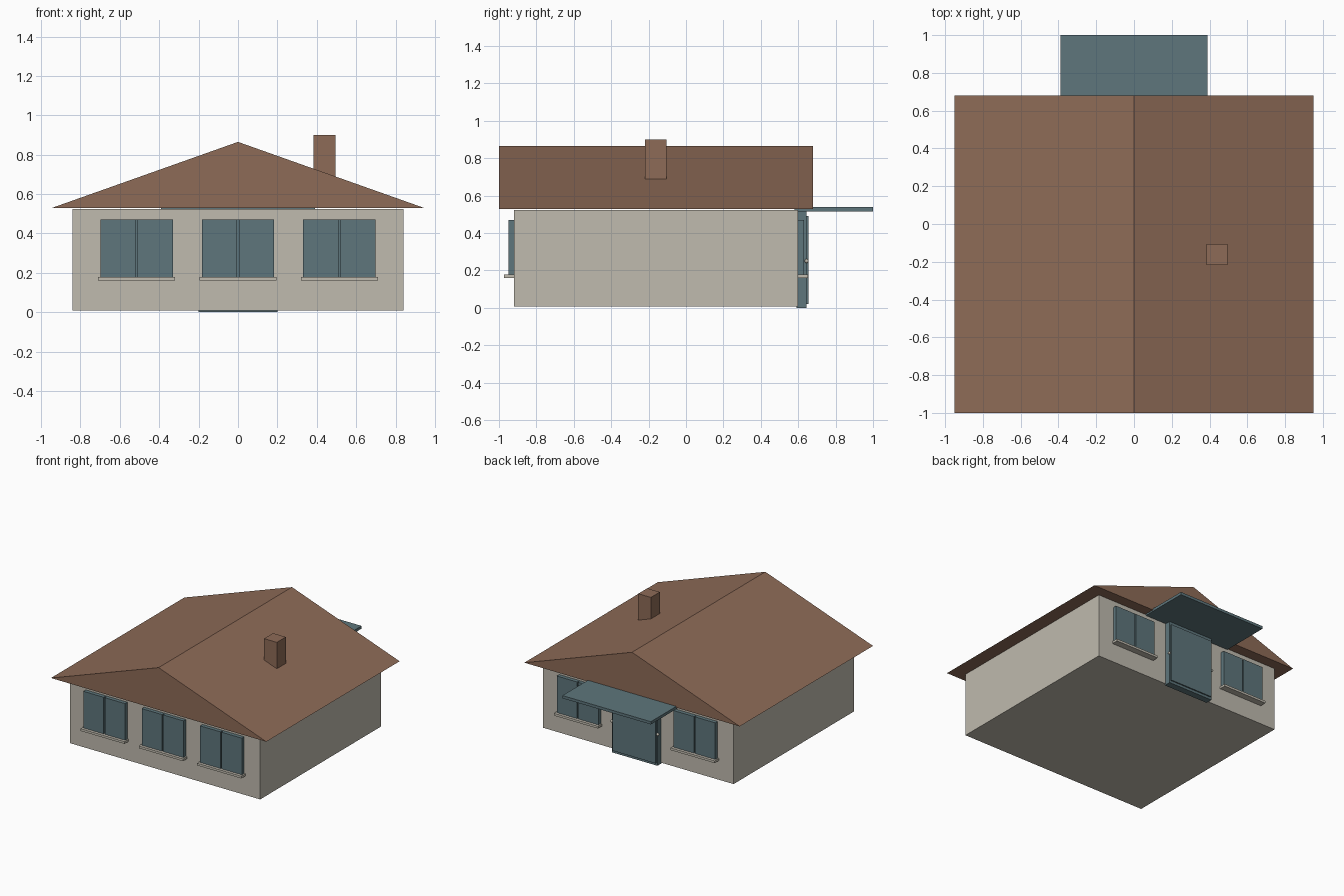
import bpy
import bmesh
from mathutils import Matrix, Vector

cube = bpy.data.objects.get("Cube")
if cube:
    bpy.data.objects.remove(cube, do_unlink=True)


def material(name, colour):
    mat = bpy.data.materials.new(name)
    mat.use_nodes = True
    mat.diffuse_color = (*colour, 1)
    mat.node_tree.nodes["Principled BSDF"].inputs["Base Color"].default_value = (*colour, 1)
    return mat


BROWN = material("brown roof", (0.27, 0.147, 0.095))
BEIGE = material("beige plaster", (0.525, 0.495, 0.425))
BLUE = material("grey blue", (0.112, 0.18, 0.2))


def finish(name, bm, mat):
    bmesh.ops.recalc_face_normals(bm, faces=bm.faces)
    mesh = bpy.data.meshes.new(name)
    bm.to_mesh(mesh)
    bm.free()
    mesh.materials.append(mat)
    obj = bpy.data.objects.new(name, mesh)
    bpy.context.collection.objects.link(obj)
    return obj


def box(name, xs, ys, zs, mat):
    """Box from its low and high limits on each axis."""
    bm = bmesh.new()
    spans = (xs, ys, zs)
    centre = Vector([sum(s) / 2 for s in spans])
    size = Matrix.Diagonal([abs(s[1] - s[0]) for s in spans] + [1])
    bmesh.ops.create_cube(bm, size=1, matrix=Matrix.Translation(centre) @ size)
    return finish(name, bm, mat)


def window(name, x, wall_y, out):
    """Two sashes over a back plate, with a sill; out is the outward y sign."""
    def depth(near, far):
        return wall_y + out * near, wall_y + out * far

    half = 0.184
    box(name + "_back", (x - half, x + half), depth(-0.01, 0.012), (0.17, 0.47), BLUE)
    for side, sign in (("left", 1), ("right", -1)):
        box(f"{name}_{side}_sash", (x + sign * 0.005, x + sign * half),
            depth(0.01, 0.03), (0.17, 0.47), BLUE)
    box(name + "_sill", (x - 0.195, x + 0.195), depth(-0.01, 0.052), (0.16, 0.178), BEIGE)


# Walls
FRONT, BACK = -0.92, 0.6
box("walls", (-0.84, 0.84), (FRONT, BACK), (0.008, 0.523), BEIGE)

# Gable roof: triangle profile drawn out from front to back
bm = bmesh.new()
gable = bm.faces.new([bm.verts.new((x, -1, z)) for x, z in ((-0.95, 0.528), (0.95, 0.528), (0, 0.865))])
grown = bmesh.ops.extrude_face_region(bm, geom=[gable], use_keep_orig=True)
bmesh.ops.translate(bm, vec=(0, 1.68, 0),
                    verts=[v for v in grown["geom"] if isinstance(v, bmesh.types.BMVert)])
finish("roof", bm, BROWN)

# Chimney
box("chimney", (0.383, 0.495), (-0.218, -0.105), (0.62, 0.9), BROWN)

# Windows
for place, x in (("right", -0.515), ("middle", 0), ("left", 0.515)):
    window("front_window_" + place, x, FRONT, -1)
    if x:
        window("back_window_" + place, x, BACK, 1)

# Back door, its handles and the canopy above
box("door_frame", (-0.2, 0.2), (BACK - 0.01, 0.645), (0, 0.52), BLUE)
box("door_panel", (-0.19, 0.19), (0.64, 0.655), (0.02, 0.49), BLUE)
for side, sign in (("left", 1), ("right", -1)):
    bm = bmesh.new()
    bmesh.ops.create_uvsphere(bm, u_segments=12, v_segments=8, radius=0.011,
                              matrix=Matrix.Translation((sign * 0.203, 0.645, 0.25)))
    finish(f"door_knob_{side}", bm, BEIGE)
box("canopy", (-0.39, 0.39), (0.58, 1), (0.516, 0.538), BLUE)
